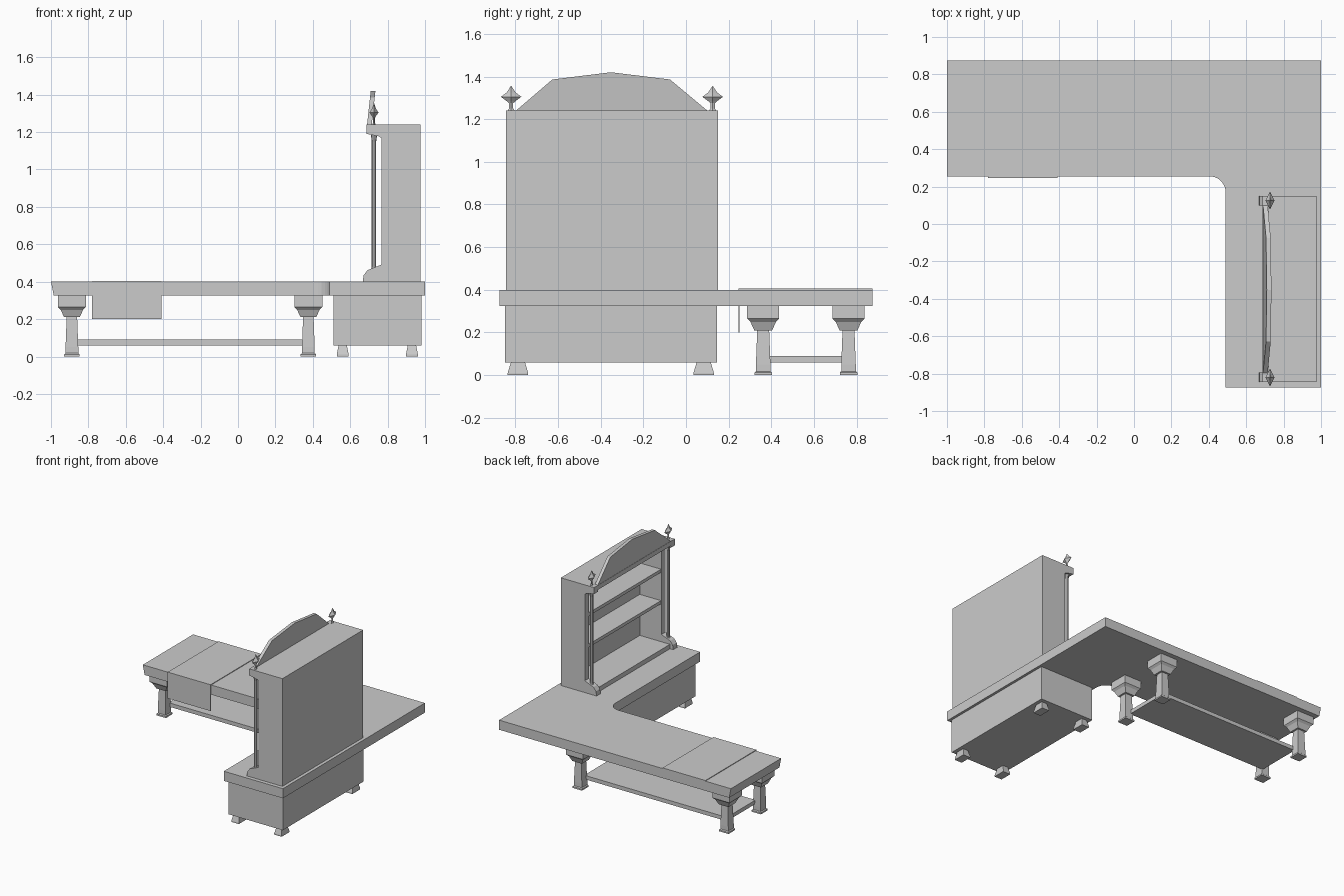
import bpy, bmesh, math
from mathutils import Vector

old = bpy.data.objects.get("Cube")
if old:
    bpy.data.objects.remove(old, do_unlink=True)

grey = bpy.data.materials.new("plain_grey")
grey.use_nodes = True
GREY = (0.6, 0.6, 0.6, 1)
grey.diffuse_color = GREY
grey.node_tree.nodes["Principled BSDF"].inputs["Base Color"].default_value = GREY


def finish(name, bm):
    bmesh.ops.recalc_face_normals(bm, faces=bm.faces)
    mesh = bpy.data.meshes.new(name)
    bm.to_mesh(mesh)
    bm.free()
    mesh.materials.append(grey)
    obj = bpy.data.objects.new(name, mesh)
    bpy.context.collection.objects.link(obj)
    return obj


def box(name, x, y, z):
    return extrude(name, [(x[0], y[0]), (x[1], y[0]), (x[1], y[1]), (x[0], y[1])], "z", *z)


def extrude(name, outline, axis, start, end, adjust=None):
    """Extrude a flat outline along one axis; the outline holds the other two coordinates in order."""
    bm = bmesh.new()
    place = {"x": lambda a, b: (start, a, b),
             "y": lambda a, b: (a, start, b),
             "z": lambda a, b: (a, b, start)}[axis]
    face = bm.faces.new([bm.verts.new(place(a, b)) for a, b in outline])
    moved = bmesh.ops.extrude_face_region(bm, geom=[face])["geom"]
    step = Vector([end - start if axis == c else 0 for c in "xyz"])
    bmesh.ops.translate(bm, verts=[g for g in moved if isinstance(g, bmesh.types.BMVert)], vec=step)
    if adjust:
        for v in bm.verts:
            adjust(v.co)
    return finish(name, bm)


def stack(name, x, y, rings, sides=4, stretch=(1, 1), turn=math.pi / 4):
    """Loft regular rings of (height, half width) into a post."""
    bm = bmesh.new()
    loops = []
    for z, half in rings:
        r = half / math.cos(math.pi / sides)
        loops.append([bm.verts.new((x + stretch[0] * r * math.cos(turn + math.tau * i / sides),
                                    y + stretch[1] * r * math.sin(turn + math.tau * i / sides), z))
                      for i in range(sides)])
    for low, high in zip(loops, loops[1:]):
        for i in range(sides):
            j = (i + 1) % sides
            bm.faces.new((low[i], low[j], high[j], high[i]))
    bm.faces.new(loops[0][::-1])
    bm.faces.new(loops[-1])
    return finish(name, bm)


# L-shaped worktop with a rounded inner corner and a slanted end
corner = [(0.405 + 0.085 * math.cos(a), 0.17 + 0.085 * math.sin(a))
          for a in [math.pi / 2 * (1 - i / 6) for i in range(7)]]
worktop = [(-1, 0.255)] + corner + [(0.49, -0.875), (1, -0.875), (1, 0.875), (-1, 0.875)]


def slant_end(co):
    if co.x < -0.99 and co.z < 0.35:
        co.x = -0.985


extrude("worktop", worktop, "z", 0.325, 0.4, slant_end)

# Cloth runner lying over the worktop and hanging in front
runner = [(0.875, 0.4), (0.875, 0.405), (0.247, 0.405), (0.247, 0.2), (0.252, 0.2), (0.252, 0.4)]
extrude("runner", runner, "x", -0.78, -0.41)

# Table legs with flared capitals, and the low shelf between them
leg = [(0, 0.041), (0.012, 0.041), (0.018, 0.034), (0.05, 0.034), (0.21, 0.028),
       (0.21, 0.042), (0.25, 0.06), (0.265, 0.075), (0.325, 0.075)]
for x in (-0.888, 0.376):
    for y in (0.362, 0.762):
        stack("table_leg", x, y, leg)
box("low_shelf", (-0.87, 0.36), (0.385, 0.74), (0.06, 0.09))

# Cabinet on four splayed feet
box("cabinet", (0.51, 0.98), (-0.848, 0.145), (0.06, 0.325))
for x in (0.56, 0.93):
    for y in (-0.788, 0.083):
        stack("cabinet_foot", x, y, [(0, 0.032), (0.01, 0.032), (0.06, 0.022)], stretch=(1, 1.5))

# Bookcase sides, shaped with brackets at top and bottom
side = [(0.975, 0.4), (0.667, 0.4), (0.672, 0.435), (0.693, 0.462), (0.768, 0.492),
        (0.768, 1.168), (0.75, 1.178), (0.688, 1.19), (0.688, 1.24), (0.975, 1.24)]
for start, end in ((-0.845, -0.795), (0.1, 0.15)):
    extrude("bookcase_side", side, "y", start, end)

# Bookcase back, floor, roof and shelves
INNER = (-0.795, 0.1)
box("bookcase_back", (0.955, 0.975), INNER, (0.4, 1.24))
box("bookcase_floor", (0.695, 0.955), INNER, (0.4, 0.435))
box("bookcase_roof", (0.688, 0.955), INNER, (1.205, 1.24))
for z in (0.755, 1.0):
    box("bookcase_shelf", (0.772, 0.955), INNER, (z - 0.025, z))


# Leaning arched crest
def lean(co):
    co.x += (co.z - 1.24) * 0.11


crest = [(-0.797, 1.24), (-0.627, 1.386), (-0.352, 1.42), (-0.075, 1.386), (0.1, 1.24)]
extrude("crest", crest, "x", 0.69, 0.715, lean)

# Slim columns and pointed finials
finial = [(1.24, 0.012), (1.25, 0.007), (1.275, 0.007), (1.285, 0.015), (1.305, 0.034),
          (1.325, 0.015), (1.355, 0.001)]
for y in (-0.82, 0.125):
    stack("column", 0.727, y, [(0.46, 0.016), (0.48, 0.011), (1.15, 0.011), (1.19, 0.016)], sides=8)
    stack("finial", 0.727, y, finial, stretch=(0.5, 1), turn=0)
